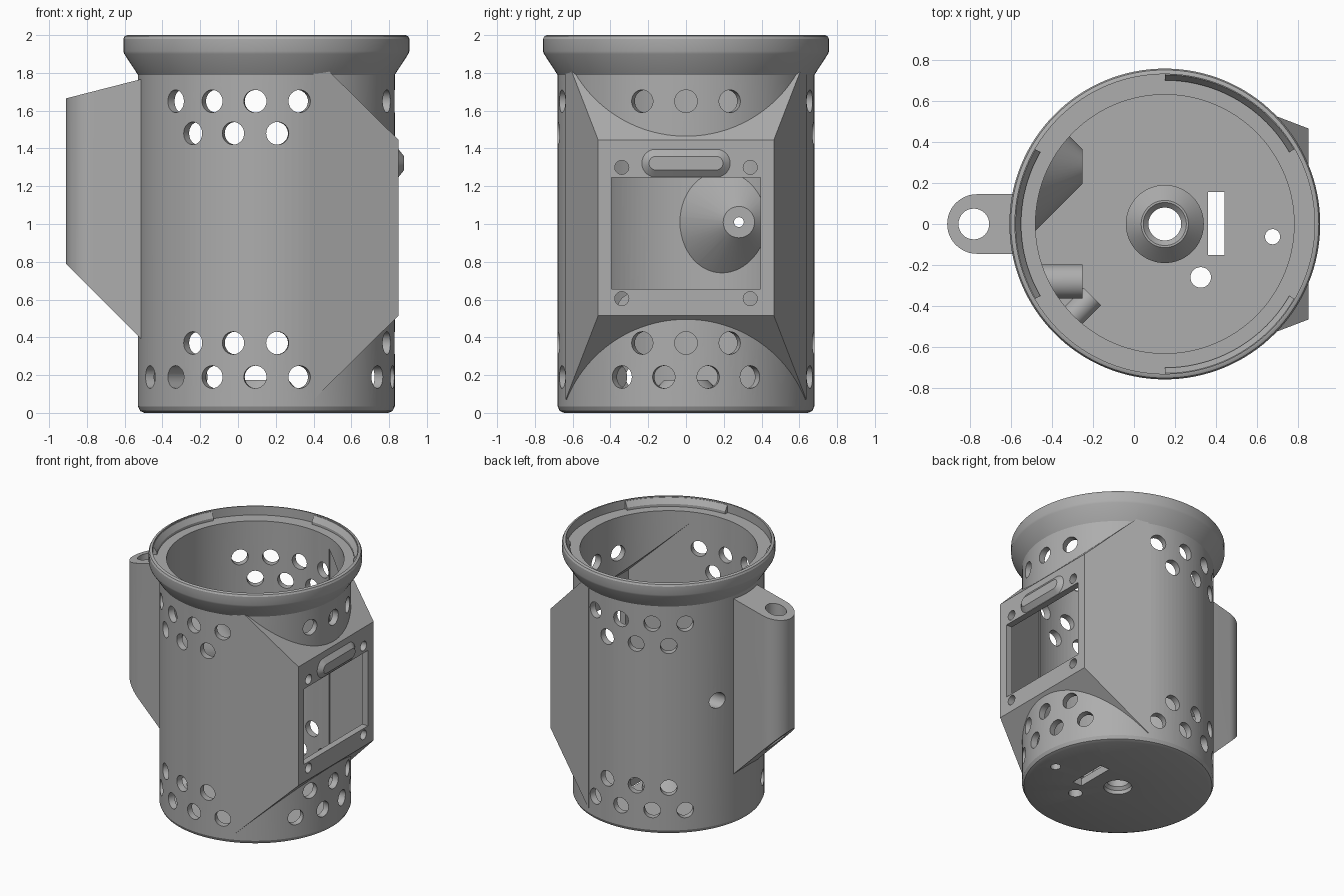
import bpy, bmesh, math
from mathutils import Matrix, Vector

if "Cube" in bpy.data.objects:
    bpy.data.objects.remove(bpy.data.objects["Cube"])

AXIS = 0.15          # x of the barrel axis
WALL = 0.63          # inner radius of the barrel

grey = bpy.data.materials.new("plain_grey")
grey.use_nodes = True
colour = (0.42, 0.42, 0.42, 1)
grey.diffuse_color = colour
grey.node_tree.nodes["Principled BSDF"].inputs["Base Color"].default_value = colour


def finish(bm, name):
    bmesh.ops.recalc_face_normals(bm, faces=bm.faces)
    mesh = bpy.data.meshes.new(name)
    bm.to_mesh(mesh)
    bm.free()
    mesh.materials.append(grey)
    ob = bpy.data.objects.new(name, mesh)
    bpy.context.collection.objects.link(ob)
    return ob


def lathe(name, profile, start=0, sweep=360, steps=128, closed=False):
    """Spin an (r, z) profile about the barrel axis."""
    bm = bmesh.new()
    verts = [bm.verts.new((r, 0, z)) for r, z in profile]
    edges = [bm.edges.new(p) for p in zip(verts, verts[1:])]
    if closed:
        edges.append(bm.edges.new((verts[-1], verts[0])))
    bmesh.ops.spin(bm, geom=verts + edges, cent=(0, 0, 0), axis=(0, 0, 1),
                   angle=math.radians(sweep), steps=steps)
    bmesh.ops.remove_doubles(bm, verts=bm.verts, dist=1e-4)
    if sweep < 360:
        bmesh.ops.holes_fill(bm, edges=[e for e in bm.edges if e.is_boundary])
    bm.transform(Matrix.Translation((AXIS, 0, 0)) @ Matrix.Rotation(math.radians(start), 4, "Z"))
    return finish(bm, name)


def rod(bm, a, b, r1, r2=None, n=32):
    """Add a cylinder or cone from point a to point b."""
    a, b = Vector(a), Vector(b)
    d = b - a
    m = Matrix.Translation((a + b) / 2) @ d.to_track_quat("Z", "Y").to_matrix().to_4x4()
    bmesh.ops.create_cone(bm, cap_ends=True, segments=n, radius1=r1,
                          radius2=r1 if r2 is None else r2, depth=d.length, matrix=m)


def box(bm, lo, hi):
    lo, hi = Vector(lo), Vector(hi)
    m = Matrix.Translation((lo + hi) / 2) @ Matrix.Diagonal((*(hi - lo), 1))
    bmesh.ops.create_cube(bm, size=1, matrix=m)


def hull(name, points):
    bm = bmesh.new()
    for p in points:
        bm.verts.new(p)
    out = bmesh.ops.convex_hull(bm, input=bm.verts)
    bmesh.ops.dissolve_limit(bm, angle_limit=0.01, verts=bm.verts, edges=bm.edges)
    return finish(bm, name)


def combine(target, other, operation):
    mod = target.modifiers.new("cut", "BOOLEAN")
    mod.object, mod.operation, mod.solver = other, operation, "EXACT"
    bpy.context.view_layer.objects.active = target
    bpy.ops.object.modifier_apply(modifier=mod.name)
    bpy.data.objects.remove(other)


def flare(name, x0, y0, z0, x1, y1, z1):
    """Window housing: a block that widens towards the barrel, centred on z 0.98."""
    return hull(name, [(x, s * y, 0.98 + t * z) for x, y, z in ((x0, y0, z0), (x1, y1, z1))
                       for s in (-1, 1) for t in (-1, 1)])


# Outer barrel with rounded foot and flared rim
body = lathe("housing", [(0, 0), (0.645, 0), (0.668, 0.01), (0.68, 0.035), (0.68, 1.79),
                         (0.752, 1.9), (0.757, 1.915), (0.757, 1.98), (0.75, 1.994),
                         (0.737, 2), (0, 2)])
combine(body, flare("window_block", 0.85, 0.465, 0.465, 0.40, 0.637, 0.91), "UNION")

# Side lug: rounded outline with sloping top and bottom
outline = [(-0.45, -0.145), (-0.45, 0.145)]
for i in range(25):
    a = math.radians(90 + 7.5 * i)
    outline.append((-0.765 + 0.145 * math.cos(a), 0.145 * math.sin(a)))
lug = hull("lug", [p for x, y in outline for p in
                   ((x, y, 1.765 + 0.256 * (x + 0.52)), (x, y, 0.4 - (x + 0.52)))])
combine(body, lug, "UNION")

# Hollow interior, rim ledge and window housing cavity
combine(body, lathe("bore", [(0, 0.06), (WALL, 0.06), (WALL, 1.93), (0.73, 1.93),
                             (0.73, 2.1), (0, 2.1)]), "DIFFERENCE")
combine(body, flare("window_cavity", 0.80, 0.431, 0.444, 0.38, 0.594, 0.86), "DIFFERENCE")

# Locking ramps inside the rim
for start in (30, 150, 270):
    combine(body, lathe("ramp", [(0.74, 1.92), (0.70, 1.92), (0.70, 1.95), (0.727, 1.99),
                                 (0.74, 1.99)], start, 60, 24, True), "UNION")

# Conical nozzle and plain peg on the inner left wall, trimmed to the barrel
for name, start, z, r1 in (("nozzle", 0.28, 1.01, 0.433), ("peg", -0.28, 0.55, 0.083)):
    bm = bmesh.new()
    rod(bm, (-0.60, start, z), (-0.25, start, z), r1, 0.083, 64)
    part = finish(bm, name)
    combine(part, lathe("trim", [(0, 0.1), (0.655, 0.1), (0.655, 1.9), (0, 1.9)]), "INTERSECT")
    combine(body, part, "UNION")

# Floor boss
combine(body, lathe("boss", [(0, 0.03), (0.19, 0.03), (0.19, 0.095), (0.115, 0.175),
                             (0, 0.175)], steps=64), "UNION")

# Raised bar above the window
bar = []
for i in range(32):
    a = 2 * math.pi * (i + 0.5) / 32
    for x, r in ((0.83, 0.074), (0.85, 0.074), (0.88, 0.036)):
        bar.append((x, math.copysign(0.16, math.cos(a)) + r * math.cos(a), 1.322 + r * math.sin(a)))
combine(body, hull("bar", bar), "UNION")

# Vent holes: azimuths for each height, shared by front and back
bm = bmesh.new()
sides = [-135, -115, -95, -75, 75, 95, 115, 135]
offset = [-125, -105, -85, 85, 105, 125]
rows = {1.65: sides + [-20, 0, 20], 1.48: offset,
        0.37: offset + [-20, 0, 20], 0.19: sides + [-155, -30, -10, 10, 30]}
for z, angles in rows.items():
    for deg in angles:
        c, s = math.cos(math.radians(deg)), math.sin(math.radians(deg))
        rod(bm, (AXIS + 0.5 * c, 0.5 * s, z), (AXIS + 0.78 * c, 0.78 * s, z), 0.06)
# Window opening and its screw holes
box(bm, (0.5, -0.395, 0.655), (0.95, 0.395, 1.245))
for y in (-0.34, 0.34):
    for z in (0.605, 1.3):
        rod(bm, (0.76, y, z), (0.9, y, z), 0.037)
# Lug hole, floor slot and floor holes
rod(bm, (-0.78, 0, 0.3), (-0.78, 0, 2), 0.075)
box(bm, (0.36, -0.15, -0.1), (0.44, 0.155, 0.1))
rod(bm, (0.675, -0.062, -0.1), (0.675, -0.062, 0.1), 0.037)
rod(bm, (0.325, -0.26, -0.1), (0.325, -0.26, 0.1), 0.05)
# Nozzle bore
rod(bm, (-0.7, 0.28, 1.01), (-0.33, 0.28, 1.01), 0.06)
combine(body, finish(bm, "holes"), "DIFFERENCE")
bm = bmesh.new()
rod(bm, (-0.4, 0.28, 1.01), (-0.2, 0.28, 1.01), 0.026)
combine(body, finish(bm, "nozzle_tip"), "DIFFERENCE")
combine(body, lathe("boss_bore", [(0, -0.1), (0.1, -0.1), (0.1, 0.03), (0.08, 0.05), (0.08, 0.15),
                                  (0.105, 0.175), (0.105, 0.2), (0, 0.2)], steps=48), "DIFFERENCE")

bpy.ops.object.select_all(action="DESELECT")
body.select_set(True)
bpy.context.view_layer.objects.active = body
bpy.ops.object.shade_smooth_by_angle(angle=math.radians(25))
